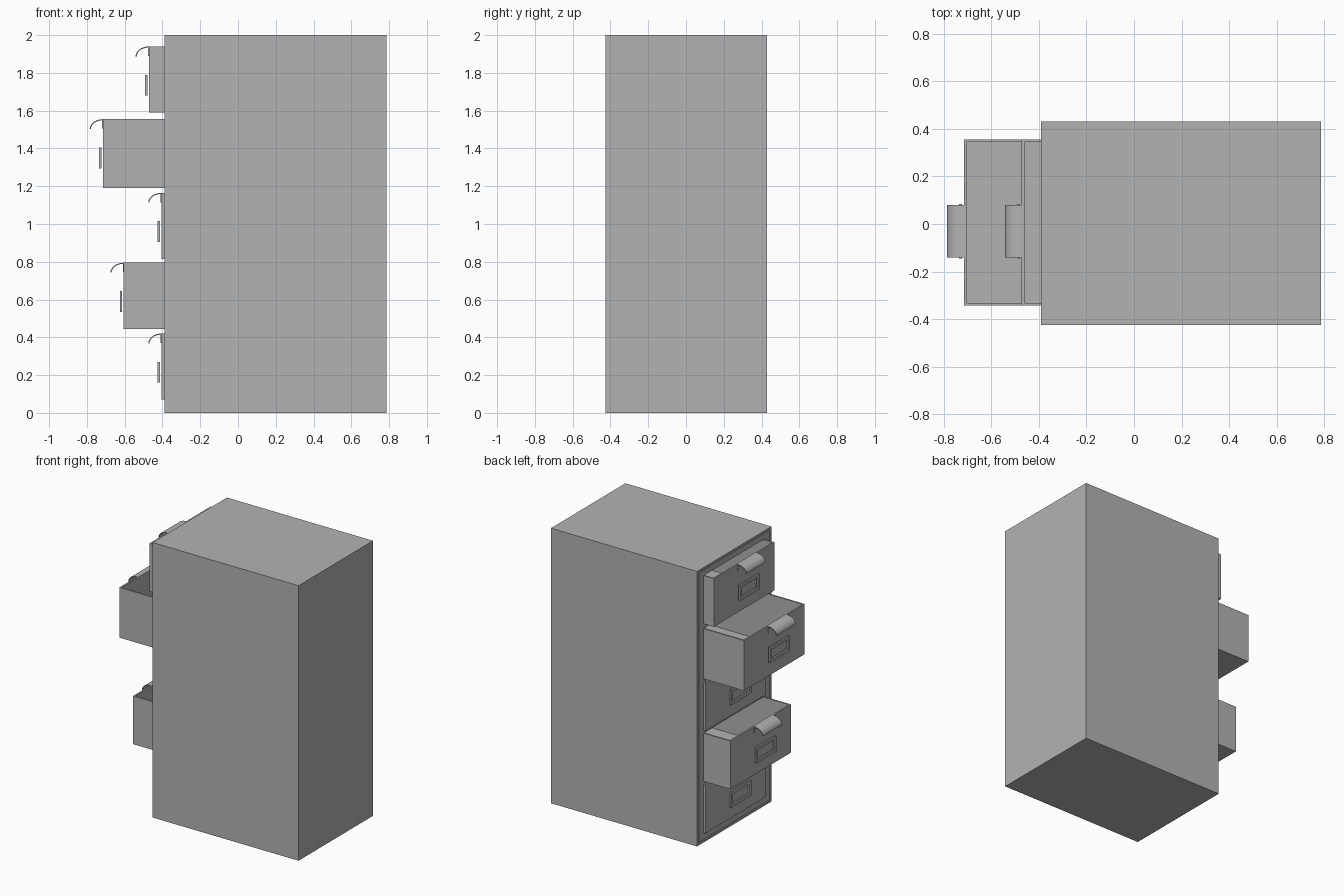
import bpy, bmesh, math
from mathutils import Vector

if "Cube" in bpy.data.objects:
    bpy.data.objects.remove(bpy.data.objects["Cube"], do_unlink=True)

grey = bpy.data.materials.new("cabinet grey")
grey.use_nodes = True
COLOUR = (0.45, 0.45, 0.45, 1)
grey.diffuse_color = COLOUR
grey.node_tree.nodes["Principled BSDF"].inputs["Base Color"].default_value = COLOUR


def box(bm, x, y, z):
    """Add a box from three (low, high) ranges."""
    verts = bmesh.ops.create_cube(bm, size=1)["verts"]
    for v in verts:
        v.co = Vector([(lo + hi) / 2 + c * (hi - lo)
                       for c, (lo, hi) in zip(v.co, (x, y, z))])


def finish(bm, name, smooth=False):
    bmesh.ops.recalc_face_normals(bm, faces=bm.faces)
    mesh = bpy.data.meshes.new(name)
    bm.to_mesh(mesh)
    bm.free()
    mesh.materials.append(grey)
    obj = bpy.data.objects.new(name, mesh)
    bpy.context.collection.objects.link(obj)
    if smooth:
        bpy.ops.object.select_all(action='DESELECT')
        obj.select_set(True)
        bpy.context.view_layer.objects.active = obj
        bpy.ops.object.shade_smooth_by_angle(angle=math.radians(40))
    return obj


FACE, BACK = -0.39, 0.785
RIGHT, LEFT = -0.425, 0.43
WALL = 0.02
DY = (-0.343, 0.355)          # drawer width
MID = -0.03                   # centre of handle and label
LENGTH = 1.08

# name, front x, bottom, top
drawers = [("bottom", -0.405, 0.07, 0.42), ("fourth", -0.605, 0.445, 0.795),
           ("third", -0.405, 0.815, 1.165), ("second", -0.715, 1.19, 1.555),
           ("top", -0.472, 1.59, 1.94)]

# Cabinet shell, open at the drawer side
bm = bmesh.new()
box(bm, (FACE, BACK), (RIGHT, LEFT), (0, 2))
bmesh.ops.delete(bm, geom=[f for f in bm.faces if f.calc_center_median().x < FACE + 0.01],
                 context='FACES_ONLY')
shell = finish(bm, "cabinet_shell")
solid = shell.modifiers.new("thickness", 'SOLIDIFY')
solid.thickness = WALL
solid.offset = -1

# Face frame: side stiles and the rails between the drawers
bm = bmesh.new()
depth = (FACE, FACE + WALL)
box(bm, depth, (RIGHT + WALL, DY[0]), (WALL, 2 - WALL))
box(bm, depth, (DY[1], LEFT - WALL), (WALL, 2 - WALL))
lows = [WALL] + [d[3] for d in drawers]
highs = [d[2] for d in drawers] + [2 - WALL]
for low, high in zip(lows, highs):
    box(bm, depth, DY, (low, high))
finish(bm, "face_frame")


def drawer_box(name, x, z0, z1):
    """Open-topped box made by insetting and sinking the top face."""
    bm = bmesh.new()
    box(bm, (x, x + LENGTH), DY, (z0, z1))
    top = max(bm.faces, key=lambda f: f.calc_center_median().z)
    bmesh.ops.inset_region(bm, faces=[top], thickness=0.016)
    sunk = bmesh.ops.extrude_discrete_faces(bm, faces=[top])["faces"][0]
    bmesh.ops.translate(bm, verts=sunk.verts, vec=(0, 0, z0 + 0.016 - z1))
    finish(bm, name + "_drawer")


def handle(name, x, top):
    """Curved hood pull with a small mounting flange."""
    steps, thick = 10, 0.006
    outer, inner = [], []
    for i in range(steps + 1):
        a = math.pi / 2 * i / steps
        for ring, t in ((outer, 0), (inner, thick)):
            ring.append((x - (0.07 - t) * math.sin(a),
                         top - 0.052 + (0.052 - t) * math.cos(a)))
    bm = bmesh.new()
    face = bm.faces.new([bm.verts.new((px, MID - 0.11, pz))
                         for px, pz in outer + inner[::-1]])
    new = bmesh.ops.extrude_face_region(bm, geom=[face])["geom"]
    bmesh.ops.translate(bm, vec=(0, 0.22, 0),
                        verts=[g for g in new if isinstance(g, bmesh.types.BMVert)])
    box(bm, (x - 0.004, x), (MID - 0.11, MID + 0.11), (top - 0.05, top - 0.002))
    finish(bm, name + "_handle", smooth=True)


def label_frame(name, x, top):
    """Rectangular card holder standing just off the drawer front."""
    bm = bmesh.new()
    xs, rim = (x - 0.02, x - 0.008), 0.02
    y0, y1, z0, z1 = MID - 0.115, MID + 0.115, top - 0.26, top - 0.15
    box(bm, xs, (y0, y1), (z0, z0 + rim))
    box(bm, xs, (y0, y1), (z1 - rim, z1))
    box(bm, xs, (y0, y0 + rim), (z0 + rim, z1 - rim))
    box(bm, xs, (y1 - rim, y1), (z0 + rim, z1 - rim))
    finish(bm, name + "_label_frame")


for name, x, z0, z1 in drawers:
    drawer_box(name, x, z0, z1)
    handle(name, x, z1)
    label_frame(name, x, z1)
